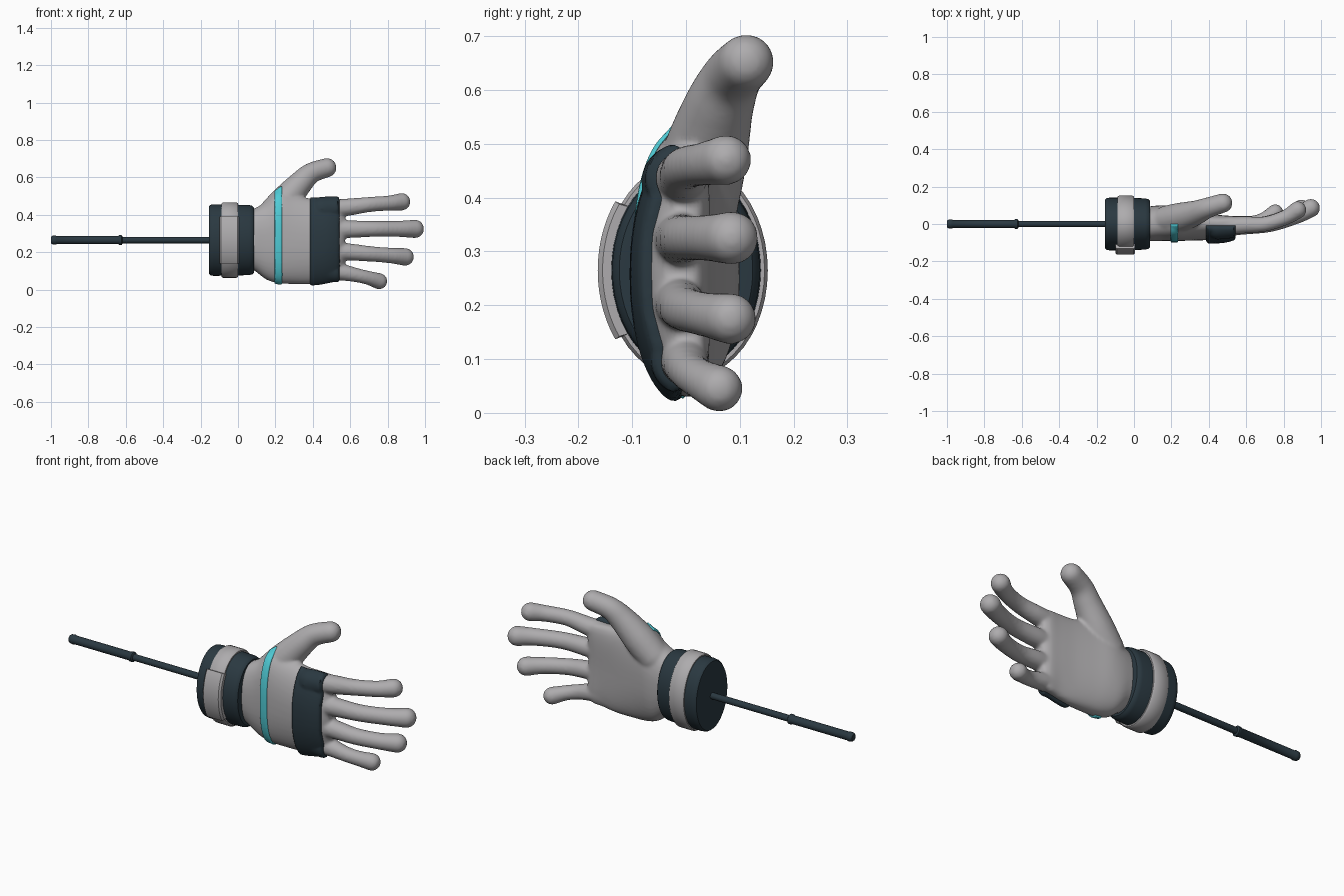
import bpy, bmesh, math
from mathutils import Vector, Matrix

if "Cube" in bpy.data.objects:
    bpy.data.objects.remove(bpy.data.objects["Cube"])


def material(name, rgb):
    m = bpy.data.materials.new(name)
    m.diffuse_color = (*rgb, 1)
    m.use_nodes = True
    m.node_tree.nodes["Principled BSDF"].inputs["Base Color"].default_value = m.diffuse_color
    return m


GREY = material("light grey", (0.42, 0.41, 0.42))
DARK = material("dark slate", (0.023, 0.040, 0.052))
TEAL = material("bright teal", (0.08, 0.60, 0.67))
ZC = 0.265  # height of the rod and cuff axis


def add_object(name, bm, mat, angle=40):
    me = bpy.data.meshes.new(name)
    bm.to_mesh(me)
    bm.free()
    ob = bpy.data.objects.new(name, me)
    bpy.context.collection.objects.link(ob)
    me.materials.append(mat)
    bpy.ops.object.select_all(action='DESELECT')
    ob.select_set(True)
    bpy.context.view_layer.objects.active = ob
    bpy.ops.object.shade_smooth_by_angle(angle=math.radians(angle))
    return ob


def loft(bm, rings, closed=True, caps=True):
    rows = [[bm.verts.new(p) for p in r] for r in rings]
    n = len(rows[0])
    faces = []
    for a, b in zip(rows, rows[1:]):
        for i in range(n if closed else n - 1):
            j = (i + 1) % n
            faces.append(bm.faces.new((a[i], a[j], b[j], b[i])))
    if caps:
        faces.append(bm.faces.new(rows[0]))
        faces.append(bm.faces.new(rows[-1]))
    bmesh.ops.recalc_face_normals(bm, faces=faces)


def turned(name, profile, mat, ry=0.0, rz=0.0, n=48):
    """Elliptical turning about the rod axis; profile holds (x, added radius)."""
    bm = bmesh.new()
    rings = []
    for x, o in profile:
        rings.append([(x, (ry + o) * math.cos(2 * math.pi * i / n),
                       ZC + (rz + o) * math.sin(2 * math.pi * i / n)) for i in range(n)])
    loft(bm, rings)
    return add_object(name, bm, mat)


# Rod and grip
turned("rod", [(-0.64, 0.017), (-0.14, 0.017)], DARK, n=20)
turned("rod_grip", [(-1.0, 0.017), (-0.992, 0.023), (-0.975, 0.025), (-0.97, 0.022),
                    (-0.64, 0.022), (-0.635, 0.026), (-0.622, 0.026), (-0.617, 0.018)],
       DARK, n=20)

# Wrist cuff and strap
turned("cuff", [(-0.156, -0.02), (-0.154, -0.008), (-0.145, -0.001), (-0.13, 0.001),
                (-0.03, 0.0), (0.06, -0.003), (0.076, -0.007), (0.085, -0.016),
                (0.086, -0.03)], DARK, 0.140, 0.190)
turned("strap", [(-0.088, -0.02), (-0.088, 0.006), (-0.080, 0.012), (-0.008, 0.012),
                 (0.0, 0.006), (0.0, -0.02)], GREY, 0.140, 0.190)

# Wide buckle plate on the front of the strap
bm = bmesh.new()
rows = []
steps = 24
for x, o in [(-0.10, -0.01), (-0.10, 0.015), (-0.092, 0.024),
             (-0.003, 0.024), (0.006, 0.015), (0.006, -0.01)]:
    row = []
    for i in range(steps + 1):
        a = -0.70 + 1.40 * i / steps
        h = o if 0 < i < steps else -0.01
        row.append((x, -(0.140 + h) * math.cos(a), ZC + (0.190 + h) * math.sin(a)))
    rows.append(row)
loft(bm, rows, closed=False, caps=False)
add_object("buckle", bm, GREY)

# Hand: palm loft, fingers as runs of spheres, fused by a voxel remesh
PALM = [  # x, low z, high z, back y, palm y, bow of the sides
    (0.04, .12, .41, -.090, .090, 0), (0.09, .10, .435, -.092, .095, 0),
    (0.15, .055, .47, -.091, .100, 0), (0.215, .035, .525, -.091, .095, 0),
    (0.30, .030, .505, -.089, .075, .01), (0.40, .030, .485, -.086, .055, .02),
    (0.48, .040, .482, -.082, .045, .025), (0.54, .050, .475, -.065, .038, .03),
    (0.57, .080, .455, -.040, .020, .03)]
FINGERS = [  # points of (x, y, z, radius)
    [(.45, -.015, .430, .050), (.58, -.005, .440, .047), (.70, .000, .455, .041),
     (.81, .035, .463, .041), (.875, .075, .470, .047)],
    [(.45, -.020, .320, .050), (.58, -.010, .323, .048), (.73, .000, .325, .043),
     (.87, .045, .325, .044), (.945, .085, .325, .050)],
    [(.45, -.020, .205, .050), (.58, -.010, .202, .047), (.70, .000, .192, .042),
     (.82, .040, .182, .042), (.893, .083, .175, .048)],
    [(.45, -.005, .105, .048), (.56, .000, .092, .044), (.64, .008, .076, .038),
     (.70, .028, .062, .038), (.755, .062, .045, .044)],
    [(.18, .020, .400, .080), (.25, .035, .475, .080), (.33, .060, .565, .066),
     (.39, .085, .622, .056), (.475, .112, .652, .052)]]


def spow(v, e):
    return math.copysign(abs(v) ** e, v)


def spline(pts, t):
    i = min(int(t), len(pts) - 2)
    f = t - i
    p = [Vector(pts[max(0, min(len(pts) - 1, i + k))]) for k in (-1, 0, 1, 2)]
    return 0.5 * (2 * p[1] + (p[2] - p[0]) * f + (2 * p[0] - 5 * p[1] + 4 * p[2] - p[3]) * f * f
                  + (3 * p[1] - p[0] - 3 * p[2] + p[3]) * f ** 3)


bm = bmesh.new()
rings = []
for s in range((len(PALM) - 1) * 4 + 1):
    x, z0, z1, y0, y1, bow = spline(PALM, s / 4)
    ring = []
    for i in range(48):
        a = 2 * math.pi * i / 48
        c, d = spow(math.cos(a), 0.85), spow(math.sin(a), 0.85)
        ring.append((x, (y0 + y1) / 2 + (y1 - y0) / 2 * c + bow * d * d,
                     (z0 + z1) / 2 + (z1 - z0) / 2 * d))
    rings.append(ring)
loft(bm, rings)
for pts in FINGERS:
    for s in range(41):
        x, y, z, r = spline(pts, s / 40 * (len(pts) - 1))
        bmesh.ops.create_icosphere(bm, subdivisions=3, radius=r,
                                   matrix=Matrix.Translation((x, y, z)))
hand = add_object("hand", bm, GREY)
rm = hand.modifiers.new("fuse", 'REMESH')
rm.mode = 'VOXEL'
rm.voxel_size = 0.008
rm.use_smooth_shade = True
sm = hand.modifiers.new("soften", 'SMOOTH')
sm.factor = 0.5
sm.iterations = 8
bpy.context.view_layer.update()
fused = bpy.data.meshes.new_from_object(hand.evaluated_get(bpy.context.evaluated_depsgraph_get()))
hand.modifiers.clear()
hand.data = fused
fused.materials.clear()
fused.materials.append(GREY)
for p in fused.polygons:
    p.use_smooth = True
    p.material_index = 0


def back_plate(name, x0, x1, y1, height, rim, mat):
    """Raised plate following the back of the hand, with rounded rims."""
    bm = bmesh.new()
    bm.from_mesh(fused)
    cuts = [((x0, 0, 0), (-1, 0, 0)), ((x1, 0, 0), (1, 0, 0)), ((0, y1, 0), (0, 1, 0)),
            ((x0 + rim / 2, 0, 0), None), ((x1 - rim / 2, 0, 0), None)]
    for co, no in cuts:
        geom = bm.verts[:] + bm.edges[:] + bm.faces[:]
        bmesh.ops.bisect_plane(bm, geom=geom, plane_co=co, plane_no=no or (1, 0, 0),
                               clear_outer=no is not None)
    bm.normal_update()
    moves = []
    for v in bm.verts:
        d = max(0, min(v.co.x - x0, x1 - v.co.x, y1 - v.co.y))
        t = min(1, d / rim)
        moves.append((v, v.normal * (0.001 + height * math.sqrt(1 - (1 - t) ** 2))))
    for v, m in moves:
        v.co += m
    return add_object(name, bm, mat, 60)


# Knuckle guard and teal band across the back of the hand
back_plate("knuckle_guard", 0.385, 0.542, -0.008, 0.018, 0.02, DARK)
back_plate("teal_band", 0.196, 0.236, 0.0, 0.007, 0.005, TEAL)
